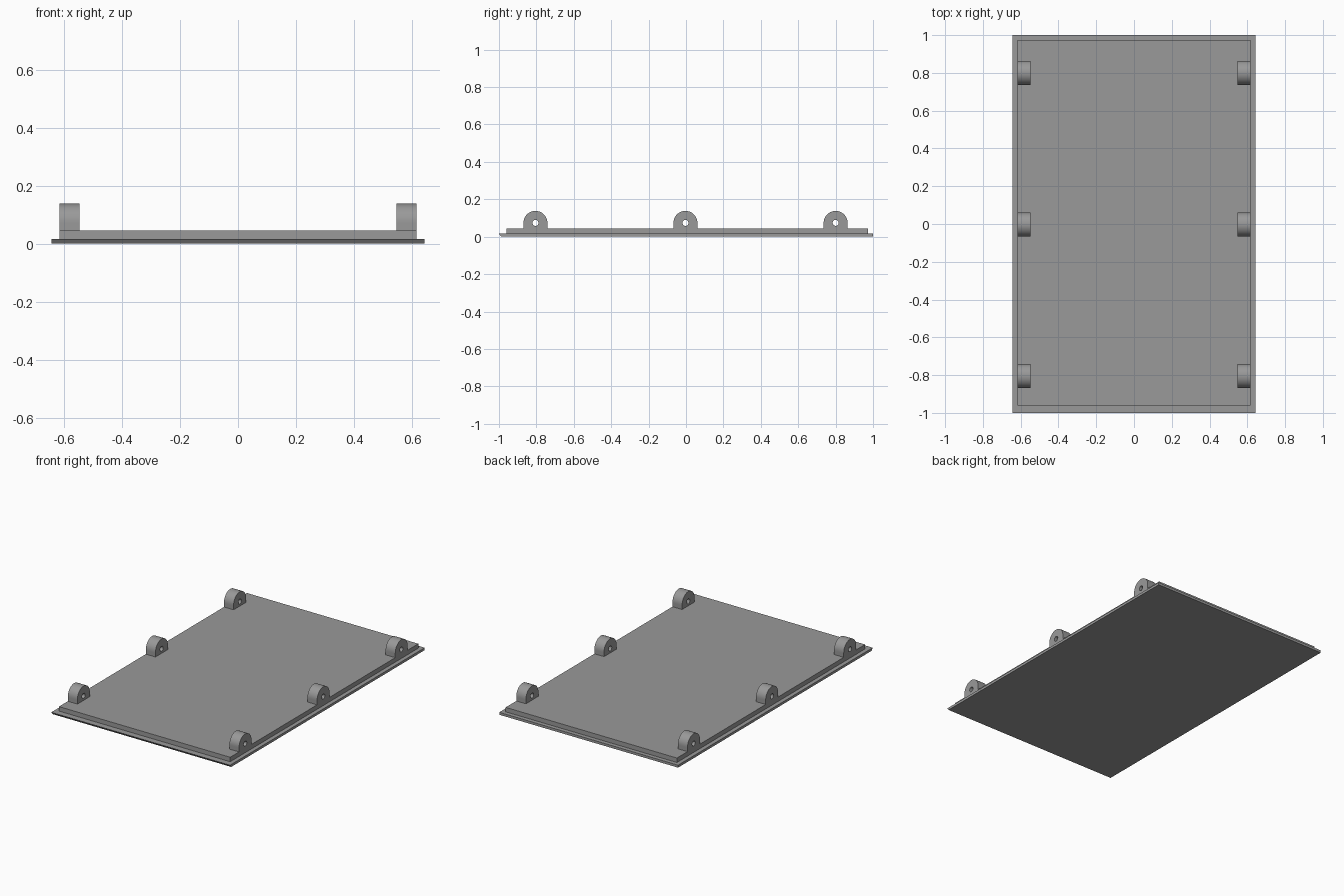
import bpy, bmesh, math

if "Cube" in bpy.data.objects:
    bpy.data.objects.remove(bpy.data.objects["Cube"])

grey = bpy.data.materials.new("mid grey")
grey.diffuse_color = (0.32, 0.32, 0.32, 1)
grey.use_nodes = True
grey.node_tree.nodes["Principled BSDF"].inputs["Base Color"].default_value = grey.diffuse_color


def finish(bm, name):
    bmesh.ops.recalc_face_normals(bm, faces=bm.faces)
    mesh = bpy.data.meshes.new(name)
    bm.to_mesh(mesh)
    bm.free()
    mesh.materials.append(grey)
    ob = bpy.data.objects.new(name, mesh)
    bpy.context.collection.objects.link(ob)
    return ob


def slab(name, x, y0, y1, z0, z1, undercut=0.0):
    """Rectangular slab; undercut sets the lower front edge back."""
    bm = bmesh.new()
    bmesh.ops.create_cube(bm, size=1)
    for v in bm.verts:
        low = v.co.z < 0
        front = y0 + (undercut if low else 0)
        v.co = (x if v.co.x > 0 else -x,
                y1 if v.co.y > 0 else front,
                z0 if low else z1)
    return finish(bm, name)


# Base plate with a smaller raised panel on it
slab("base_plate", 0.643, -1.0, 1.0, 0.0, 0.016, 0.012)
slab("raised_panel", 0.616, -0.96, 0.973, 0.012, 0.045)

# Hinge lug: round-topped profile with a through hole
R, HOLE, CZ, BASE, N = 0.064, 0.016, 0.074, 0.042, 24


def lug(name, x0, x1, y):
    outer = [(R * math.cos(math.pi * i / N), R * math.sin(math.pi * i / N))
             for i in range(N + 1)]
    drop, k = CZ - BASE, N // 3
    outer += [(-R, -drop * i / k) for i in range(1, k + 1)]
    outer += [(-R + 2 * R * i / k, -drop) for i in range(1, k + 1)]
    outer += [(R, -drop * (1 - i / k)) for i in range(1, k)]
    hole = [(HOLE * math.cos(math.pi * i / N), HOLE * math.sin(math.pi * i / N))
            for i in range(2 * N)]
    bm = bmesh.new()
    rings = [[bm.verts.new((x, y + a, CZ + b)) for a, b in pts]
             for x, pts in ((x0, outer), (x1, outer), (x1, hole), (x0, hole))]
    for a, b in zip(rings, rings[1:] + rings[:1]):
        for i in range(2 * N):
            j = (i + 1) % (2 * N)
            bm.faces.new((a[i], a[j], b[j], b[i]))
    ob = finish(bm, name)
    bpy.ops.object.select_all(action='DESELECT')
    ob.select_set(True)
    bpy.context.view_layer.objects.active = ob
    bpy.ops.object.shade_smooth_by_angle(angle=math.radians(30))


# Three lugs along each long side
for place, y in (("front", -0.805), ("middle", -0.003), ("back", 0.80)):
    lug("left_lug_" + place, -0.616, -0.547, y)
    lug("right_lug_" + place, 0.547, 0.616, y)
